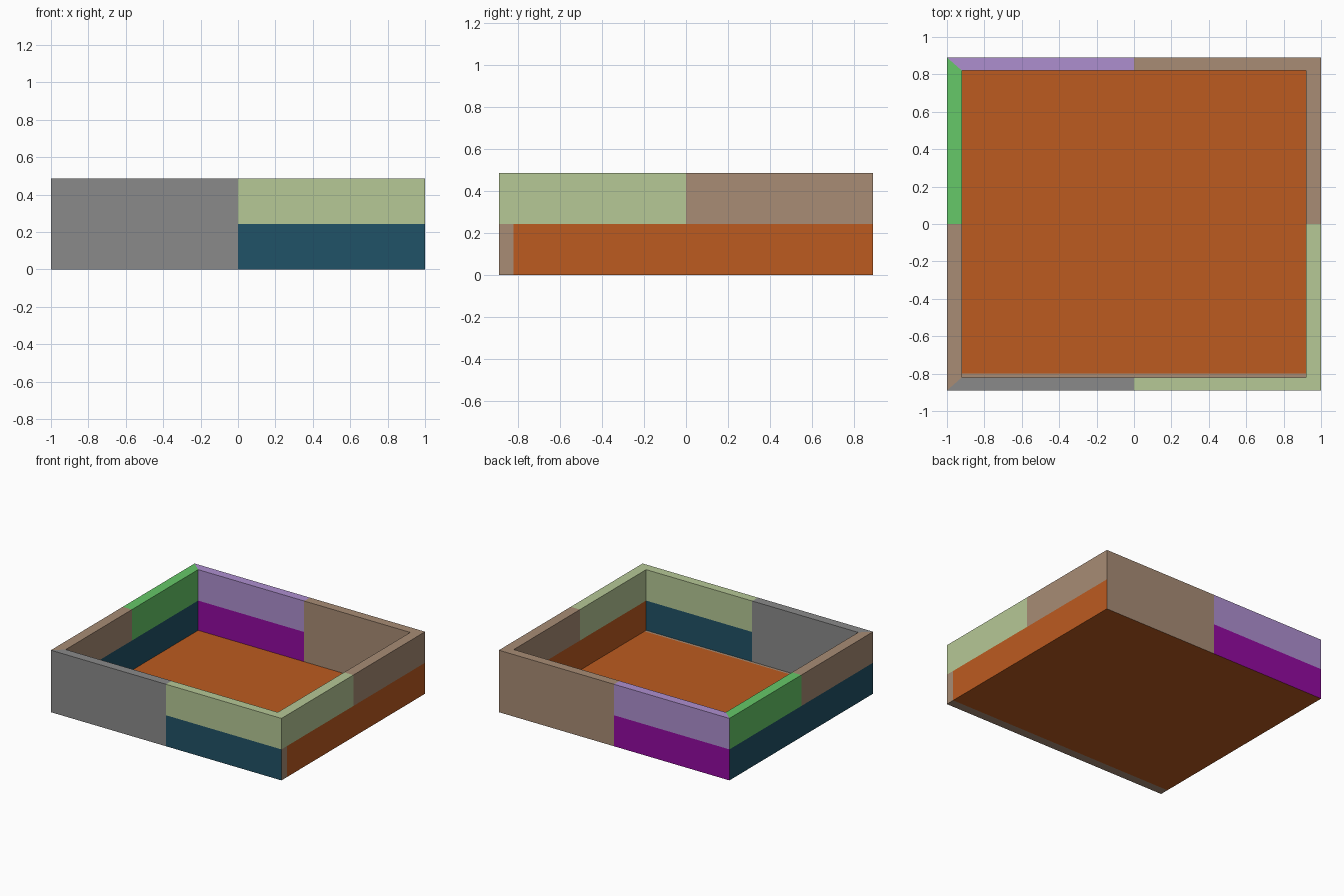
import bpy, bmesh
from mathutils import Vector

if "Cube" in bpy.data.objects:
    bpy.data.objects.remove(bpy.data.objects["Cube"])

# Tray dimensions
HALF_X, HALF_Y, HEIGHT = 1.0, 0.89, 0.486
INNER_X, INNER_Y, FLOOR = 0.92, 0.82, 0.01
BAND = 0.243          # height where the wall colours change
FLOOR_STRIP = -0.8    # front strip on the floor

PALETTE = {
    "orange": (188, 91, 32),
    "brown": (168, 140, 117),
    "lavender": (174, 143, 207),
    "green": (102, 200, 104),
    "pale_green": (182, 200, 150),
    "grey": (138, 138, 138),
    "dark_blue": (32, 82, 103),
    "purple": (147, 10, 160),
}
NAMES = list(PALETTE)


def linear(c):
    c /= 255
    return c / 12.92 if c <= 0.04045 else ((c + 0.055) / 1.055) ** 2.4


def make_material(name):
    rgba = [linear(c) for c in PALETTE[name]] + [1.0]
    mat = bpy.data.materials.new(name)
    mat.use_nodes = True
    mat.diffuse_color = rgba
    mat.node_tree.nodes["Principled BSDF"].inputs["Base Color"].default_value = rgba
    return mat


def cut(bm, co, normal, faces=None):
    faces = list(faces or bm.faces)
    geom = faces + list({e for f in faces for e in f.edges}) + list({v for f in faces for v in f.verts})
    bmesh.ops.bisect_plane(bm, geom=geom, plane_co=co, plane_no=normal, dist=1e-5)


def is_floor(face):
    return face.normal.z > 0.9 and face.calc_center_median().z < BAND


def colour_of(face):
    c = face.calc_center_median()
    if face.normal.z < -0.9:
        return "brown" if c.y < -INNER_Y else "orange"
    if is_floor(face):
        return "brown" if c.y < FLOOR_STRIP else "orange"
    upper = c.z > BAND
    # Side walls
    if HALF_X - abs(c.x) < HALF_Y - abs(c.y):
        if c.x > 0:
            if upper:
                return "brown" if c.y > 0 else "pale_green"
            return "brown" if c.y < -INNER_Y else "orange"
        if upper:
            return "green" if c.y > 0 else "brown"
        return "dark_blue"
    # Back wall
    if c.y > 0:
        if c.x > 0:
            return "brown"
        return "lavender" if upper else "purple"
    # Front wall
    if c.x < 0:
        return "grey"
    return "pale_green" if upper else "dark_blue"


# Solid block, with its top inset and sunk to form the rim, inner walls and floor
bm = bmesh.new()
bmesh.ops.create_cube(bm, size=2)
for v in bm.verts:
    v.co = Vector((v.co.x * HALF_X, v.co.y * HALF_Y, HEIGHT if v.co.z > 0 else 0))
bm.normal_update()
top = next(f for f in bm.faces if f.normal.z > 0.9)
bmesh.ops.inset_region(bm, faces=[top], thickness=0.07, use_even_offset=True)
for v in top.verts:
    v.co.x = INNER_X if v.co.x > 0 else -INNER_X
    v.co.y = INNER_Y if v.co.y > 0 else -INNER_Y
sunk = bmesh.ops.extrude_face_region(bm, geom=[top])["geom"]
for v in sunk:
    if isinstance(v, bmesh.types.BMVert):
        v.co.z = FLOOR
if top.is_valid:
    bmesh.ops.delete(bm, geom=[top], context="FACES_ONLY")
bmesh.ops.recalc_face_normals(bm, faces=bm.faces)

# Colour boundaries
cut(bm, (0, 0, BAND), (0, 0, 1))
cut(bm, (0, FLOOR_STRIP, 0), (0, 1, 0), [f for f in bm.faces if is_floor(f)])
outer = [f for f in bm.faces if f.normal.z < -0.9
         or (f.normal.x > 0.9 and f.calc_center_median().x > INNER_X)]
cut(bm, (0, -INNER_Y, 0), (0, 1, 0), outer)
walls = [f for f in bm.faces if abs(f.normal.z) < 0.5 or f.calc_center_median().z > BAND]
cut(bm, (0, 0, 0), (1, 0, 0), walls)
walls = [f for f in bm.faces if abs(f.normal.z) < 0.5 or f.calc_center_median().z > BAND]
cut(bm, (0, 0, 0), (0, 1, 0), walls)

bm.normal_update()
for f in bm.faces:
    f.material_index = NAMES.index(colour_of(f))

mesh = bpy.data.meshes.new("open_tray")
bm.to_mesh(mesh)
bm.free()
for name in NAMES:
    mesh.materials.append(make_material(name))
tray = bpy.data.objects.new("open_tray", mesh)
bpy.context.collection.objects.link(tray)
